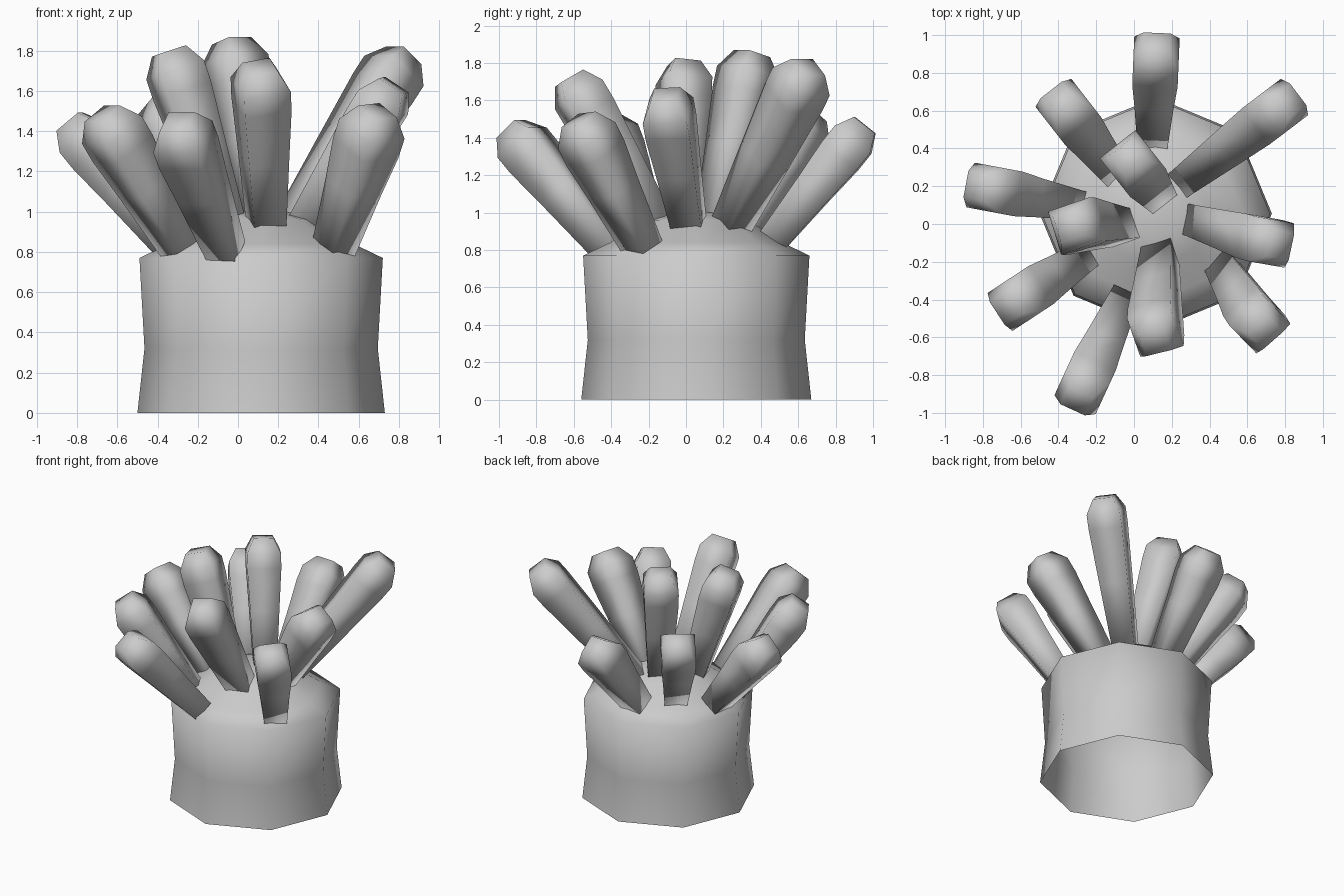
import bpy, bmesh, math
from mathutils import Vector

if "Cube" in bpy.data.objects:
    bpy.data.objects.remove(bpy.data.objects["Cube"])


def loft(name, profile, sides, start, axis, twist, smooth_angle, cap_bottom):
    """Revolved shape: profile holds (radius, distance along axis)."""
    bm = bmesh.new()
    axis = axis.normalized()
    u = Vector((0, 0, 1)).cross(axis)
    u = u.normalized() if u.length > 1e-4 else Vector((1, 0, 0))
    v = axis.cross(u)
    rings = []
    for r, d in profile:
        ring = []
        for i in range(sides):
            a = 2 * math.pi * i / sides + math.radians(twist)
            ring.append(bm.verts.new(start + axis * d + (u * math.cos(a) + v * math.sin(a)) * r))
        rings.append(ring)
    for lo, hi in zip(rings, rings[1:]):
        for i in range(sides):
            j = (i + 1) % sides
            bm.faces.new((lo[i], lo[j], hi[j], hi[i]))
    if cap_bottom:
        bm.faces.new(rings[0][::-1])
    bm.faces.new(rings[-1])
    mesh = bpy.data.meshes.new(name)
    bm.to_mesh(mesh)
    bm.free()
    obj = bpy.data.objects.new(name, mesh)
    bpy.context.collection.objects.link(obj)
    bpy.ops.object.select_all(action='DESELECT')
    obj.select_set(True)
    bpy.context.view_layer.objects.active = obj
    bpy.ops.object.shade_smooth_by_angle(angle=math.radians(smooth_angle))
    return obj


# Eight-sided trunk, open underneath, with a shallow domed top
trunk = [(0.615, 0), (0.58, 0.32), (0.605, 0.77), (0.46, 0.84), (0.28, 0.96), (0.13, 1.0)]
loft("trunk", trunk, 8, Vector((0.115, 0.055, 0)), Vector((0, 0, 1)), 0, 80, False)

# Tentacles: (base centre, tip centre, twist about own axis)
tentacles = [
    ((0.10, 0.47, 0.86), (0.12, 0.95, 1.46), 0),
    ((0.28, 0.24, 0.93), (0.82, 0.65, 1.77), 0),
    ((0.32, 0.02, 0.91), (0.77, -0.11, 1.62), 5),
    ((0.48, -0.24, 0.83), (0.69, -0.57, 1.49), 10),
    ((0.14, -0.15, 0.92), (0.11, -0.62, 1.71), 20),
    ((-0.07, -0.43, 0.83), (-0.30, -0.93, 1.44), 0),
    ((-0.29, -0.19, 0.83), (-0.67, -0.44, 1.48), 0),
    ((-0.06, -0.02, 0.94), (-0.34, -0.01, 1.79), 20),
    ((-0.35, 0.11, 0.85), (-0.83, 0.20, 1.44), 0),
    ((-0.12, 0.30, 0.90), (-0.40, 0.66, 1.52), 0),
    ((0.12, 0.16, 0.95), (-0.03, 0.35, 1.84), 0),
]
for n, (base, tip, twist) in enumerate(tentacles, 1):
    base, axis = Vector(base), Vector(tip) - Vector(base)
    length = axis.length
    # Narrow four-sided root, swelling toward a blunt bevelled tip
    shape = [(0.11, -0.04), (0.145, length * 0.45), (0.17, length - 0.2),
             (0.17, length - 0.09), (0.10, length + 0.01)]
    loft(f"tentacle_{n}", shape, 4, base, axis, 45 + twist, 100, True)
